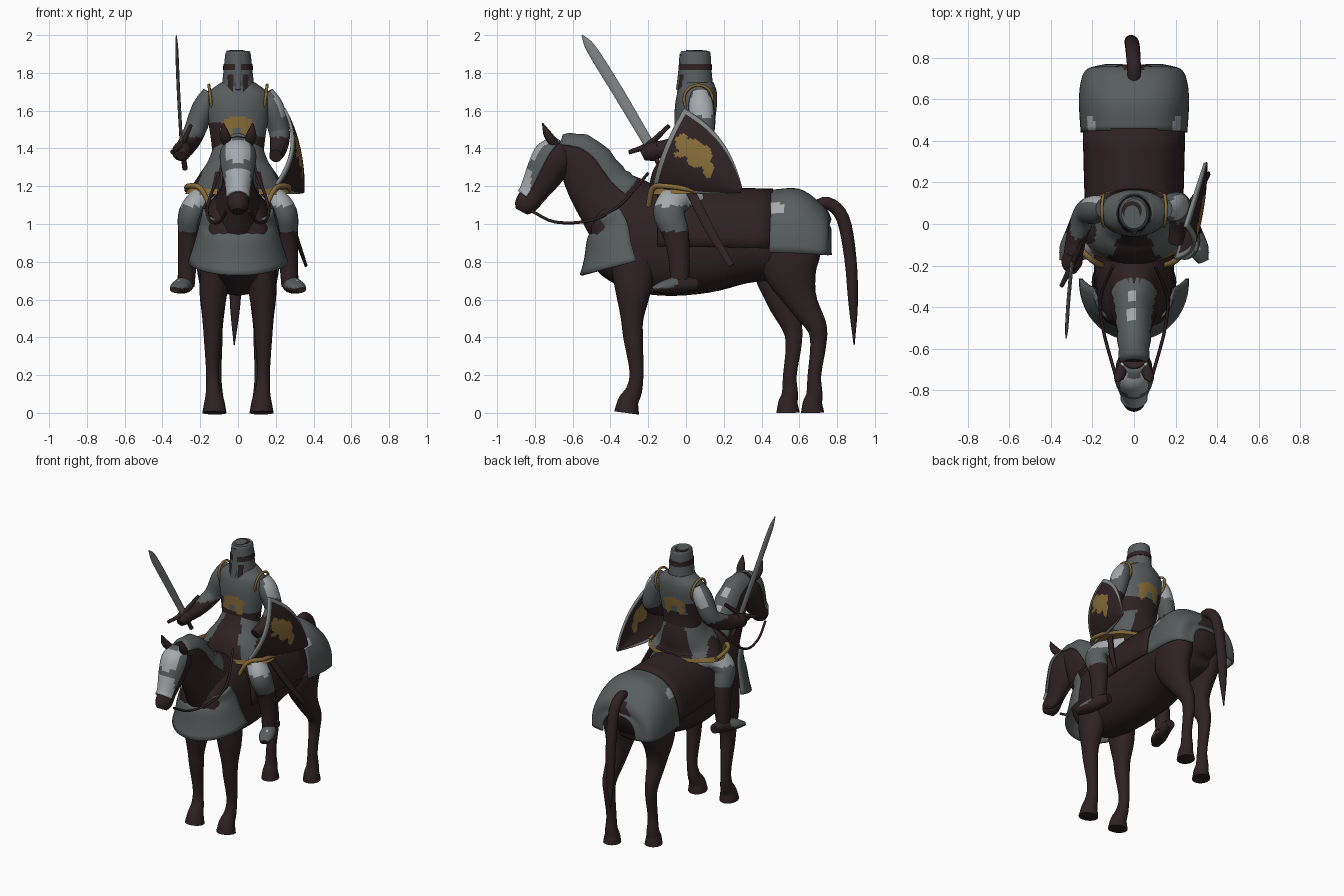
import bpy, bmesh
from math import pi, cos, sin, copysign
from mathutils import Vector

if "Cube" in bpy.data.objects:
    bpy.data.objects.remove(bpy.data.objects["Cube"])


def material(name, r, g, b):
    mat = bpy.data.materials.new(name)
    mat.use_nodes = True
    mat.diffuse_color = (r, g, b, 1)
    mat.node_tree.nodes["Principled BSDF"].inputs["Base Color"].default_value = (r, g, b, 1)
    return mat


BROWN = material("dark_brown", .028, .016, .017)
STEEL = material("steel_grey", .098, .11, .111)
LIGHT = material("pale_steel", .38, .4, .42)
GOLD = material("old_gold", .24, .15, .04)
BLADE = material("blade_grey", .22, .235, .235)
parts = []


def finish(name, bm, mats, rule=None, thick=0):
    """Turn a bmesh into a coloured object; rule(centre, normal) picks the material."""
    bmesh.ops.recalc_face_normals(bm, faces=bm.faces)
    if rule:
        for face in bm.faces:
            face.material_index = rule(face.calc_center_median(), face.normal)
    mesh = bpy.data.meshes.new(name)
    bm.to_mesh(mesh)
    bm.free()
    for mat in mats:
        mesh.materials.append(mat)
    obj = bpy.data.objects.new(name, mesh)
    bpy.context.collection.objects.link(obj)
    if thick:
        mod = obj.modifiers.new("thickness", 'SOLIDIFY')
        mod.thickness = thick
        mod.offset = 0
    parts.append(obj)


def spline(rows, steps):
    """Smooth path through rows of x, y, z, half width, half depth."""
    pts = [Vector(r) for r in rows]
    out = []
    for i in range(len(pts) - 1):
        a, b = pts[i], pts[i + 1]
        ta = (b - pts[i - 1]) / 2 if i else b - a
        tb = (pts[i + 2] - a) / 2 if i + 2 < len(pts) else b - a
        for k in range(steps):
            t = k / steps
            out.append(a * (2*t**3 - 3*t**2 + 1) + ta * (t**3 - 2*t**2 + t)
                       + b * (3*t**2 - 2*t**3) + tb * (t**3 - t**2))
    return out + [pts[-1]]


def loft(name, rows, *mats, rule=None, arc=None, side=1, sides=24, steps=4,
         grow=0, ridge=0, power=1):
    """Skin rings along a path; arc (in half turns) leaves an open shell, power < 1 squares it."""
    path = spline([(r[0] * side, *r[1:]) for r in rows], steps)
    start, end = arc or (0, 2)
    count = sides + 1 if arc else sides
    bm = bmesh.new()
    rings = []
    for i, p in enumerate(path):
        tangent = (path[min(i + 1, len(path) - 1)] - path[max(i - 1, 0)]).to_3d().normalized()
        across = Vector((1, 0, 0))
        across = (across - tangent * across.dot(tangent)).normalized()
        deep = across.cross(tangent)
        extra = grow + ridge * (i % 2)
        ring = []
        for k in range(count):
            a = pi * (start + (end - start) * k / sides)
            u, v = (copysign(abs(f)**power, f) for f in (cos(a), sin(a)))
            ring.append(bm.verts.new(p.to_3d() + across * u * (p[3] + extra) + deep * v * (p[4] + extra)))
        rings.append(ring)
    for low, high in zip(rings, rings[1:]):
        for k in range(sides):
            n = (k + 1) % count
            bm.faces.new((low[k], low[n], high[n], high[k]))
    if not arc:
        bm.faces.new(rings[0])
        bm.faces.new(rings[-1])
    finish(name, bm, mats, rule, .014 if arc else 0)


def blob(x, z, *ellipses):
    return any(((x - cx) / rx)**2 + ((z - cz) / rz)**2 < 1 for cx, cz, rx, rz in ellipses)


# Horse trunk, neck and head
loft("horse_body", [(0, -.5, .92, .08, .1), (0, -.45, .92, .155, .19), (0, -.3, .92, .185, .27),
                    (0, -.1, .91, .2, .29), (0, .1, .91, .215, .275), (0, .3, .93, .215, .245),
                    (0, .5, .94, .215, .23), (0, .66, .95, .19, .18), (0, .74, .93, .11, .1)], BROWN, power=.9)
NECK = [(0, -.68, 1.38, .06, .085), (0, -.56, 1.33, .075, .13), (0, -.46, 1.18, .09, .16)]
loft("horse_neck", NECK + [(0, -.33, 1.05, .14, .22), (0, -.22, .95, .17, .22)], BROWN)
HEAD = [(0, -.65, 1.43, .055, .05), (0, -.69, 1.36, .088, .1), (0, -.74, 1.27, .08, .095),
        (0, -.8, 1.17, .056, .07), (0, -.85, 1.1, .055, .06), (0, -.87, 1.065, .035, .035)]
loft("horse_head", HEAD, BROWN)

# Horse armour and saddle cloth
loft("neck_armour", NECK + [(0, -.38, 1.09, .11, .18)], STEEL, LIGHT, arc=(.15, .85), grow=.007, ridge=.007,
     rule=lambda c, n: int(blob(c.x, c.y, (-.01, -.45, .02, .04), (-.01, -.35, .02, .03))))
loft("head_armour", HEAD[:4] + [(0, -.83, 1.13, .055, .062)], STEEL, LIGHT, arc=(1.1, 1.9), grow=.006, sides=32,
     rule=lambda c, n: int(abs(c.x) < .06 and c.z < 1.44 and not 1.28 < c.z < 1.33))
loft("breast_armour", [(0, -.36, 1.08, .18, .145), (0, -.32, 1, .198, .185), (0, -.305, .9, .225, .225),
                       (0, -.28, .8, .258, .285)], STEEL, arc=(.98, 2.02))
loft("croup_armour", [(0, .44, .85, .25, .325), (0, .58, .845, .258, .335), (0, .68, .84, .25, .275),
                      (0, .74, .835, .22, .2), (0, .765, .835, .13, .14)], STEEL, LIGHT,
     arc=(0, 1), sides=48, steps=6, power=.8,
     rule=lambda c, n: int(abs(c.x) > .12 and blob(c.y, c.z, (.48, 1.08, .04, .03))))
loft("saddle_cloth", [(0, -.15, .88, .215, .325), (0, .1, .88, .23, .31), (0, .45, .87, .24, .31)],
     BROWN, arc=(0, 1), power=.85)

# Horse limbs, ears, reins
FORE = [(.12, -.28, .85, .07, .13), (.13, -.28, .65, .074, .095), (.135, -.285, .5, .054, .06),
        (.135, -.28, .4, .046, .052), (.135, -.262, .22, .034, .037), (.13, -.275, .12, .04, .043),
        (.125, -.305, .06, .053, .055), (.125, -.315, 0, .064, .066)]
HIND = [(.12, .58, .95, .1, .15), (.13, .55, .78, .09, .15), (.125, .61, .6, .062, .085),
        (.125, .69, .46, .045, .055), (.12, .7, .36, .037, .042), (.12, .68, .2, .032, .036),
        (.12, .68, .1, .04, .043), (.12, .67, .05, .05, .052), (.12, .67, 0, .058, .062)]
for side, label in ((1, "left"), (-1, "right")):
    loft(label + "_foreleg", FORE, BROWN, side=side)
    # The right hind leg stands further forward
    step = .13 if side < 0 else 0
    loft(label + "_hind_leg", [(x, y - step * min(1, (.95 - z) / .45), z, w, d) for x, y, z, w, d in HIND],
         BROWN, side=side)
    loft(label + "_ear", [(.055, -.69, 1.42, .024, .024), (.07, -.73, 1.47, .028, .024),
                          (.078, -.76, 1.535, .003, .003)], BROWN, side=side, sides=10)
    loft(label + "_rein", [(.06, -.82, 1.07, .008, .008), (.1, -.69, 1.01, .008, .008),
                           (.15, -.5, 1.02, .008, .008), (.16, -.35, 1.1, .008, .008),
                           (.1, -.2, 1.27, .008, .008)], BROWN, side=side, sides=8)
loft("tail", [(0, .66, 1.08, .03, .03), (0, .75, 1.11, .033, .033), (-.005, .83, 1.03, .035, .035),
              (-.01, .87, .82, .035, .032), (-.015, .885, .58, .028, .025), (-.02, .89, .36, .003, .003)], BROWN)


# Rider torso with surcoat colours and a painted beast emblem
def torso_rule(c, n):
    z = c.z if n.y < 0 else c.z - .03
    if abs(n.y) > .4 and blob(c.x, z, (0, 1.535, .085, .032), (.045, 1.49, .03, .045), (-.055, 1.49, .025, .035)):
        return 2
    return int(z < 1.46 or (z < 1.54 and c.x < -.09))


loft("torso", [(0, .04, 1.33, .13, .1), (0, .04, 1.46, .145, .1), (0, .05, 1.6, .165, .11),
               (0, .06, 1.69, .16, .105), (0, .06, 1.75, .09, .085)],
     STEEL, BROWN, GOLD, rule=torso_rule, sides=64, steps=10)


def skirt_rule(c, n):
    if c.z < 1.19:
        return 2
    slope = .07 + (1.4 - c.z) * .35
    return int(slope < abs(c.x) < slope + .075)


loft("surcoat_skirt", [(0, .04, 1.42, .125, .1), (0, .02, 1.32, .165, .14), (0, -.01, 1.23, .225, .175),
                       (0, -.01, 1.16, .28, .185)], BROWN, STEEL, GOLD, rule=skirt_rule, sides=64, steps=8)

# Helm with sight band, nose ridge, dark breath slots and crown mark
loft("helm", [(0, .05, 1.69, .095, .098), (0, .05, 1.74, .085, .092), (0, .05, 1.82, .076, .085),
              (0, .05, 1.9, .067, .08), (0, .05, 1.916, .06, .072)], STEEL, BROWN, sides=64, steps=6,
     rule=lambda c, n: int(n.y < -.3 and .024 < abs(c.x) < .055 and c.z < 1.79))
loft("helm_sight", [(0, .05, 1.815, .078, .087), (0, .05, 1.848, .075, .084)], BROWN, grow=.002)
loft("nose_ridge", [(0, -.043, 1.71, .014, .01), (0, -.034, 1.8, .018, .008), (0, -.028, 1.9, .02, .006)],
     STEEL, sides=8)
loft("crown_mark", [(-.01, .065, 1.912, .048, .045), (-.01, .065, 1.918, .048, .045)], BROWN)
loft("crown_plate", [(-.01, .045, 1.912, .036, .045), (-.01, .045, 1.92, .036, .045)], STEEL)

# Arms, legs, feet and trims
LEG = [(.1, .04, 1.14, .08, .09), (.18, -.05, 1.13, .07, .08), (.245, -.09, 1.06, .068, .083),
       (.258, -.055, .95, .06, .07), (.268, -.035, .8, .05, .055), (.275, -.035, .67, .045, .05)]
ARMS = {1: [(.14, .075, 1.69, .05, .05), (.185, .08, 1.61, .06, .07), (.22, .085, 1.48, .055, .06),
            (.215, .0, 1.4, .045, .045), (.2, -.09, 1.36, .035, .035)],
        -1: [(.14, .075, 1.69, .05, .05), (.185, .07, 1.61, .06, .068), (.235, .05, 1.48, .057, .06),
             (.275, -.06, 1.41, .05, .052), (.295, -.16, 1.39, .045, .045)]}


def arm_rule(c, n):
    if c.z < 1.46:
        return 1
    facing = n.x if c.x > 0 else n.y
    return 2 if c.z > 1.57 and facing > .45 else 0


for side, label in ((1, "left"), (-1, "right")):
    loft(label + "_arm", ARMS[side], STEEL, BROWN, LIGHT, side=side, rule=arm_rule, steps=8)
    loft(label + "_leg", LEG, STEEL, BROWN, LIGHT, side=side, steps=8,
         rule=lambda c, n: 1 if c.z < .96 else 2 if c.z > 1.095 else 0)
    loft(label + "_foot", [(.262, .06, .68, .03, .03), (.28, -.03, .68, .045, .045),
                           (.31, -.12, .665, .05, .034), (.335, -.18, .65, .027, .015)],
         STEEL, BROWN, LIGHT, side=side,
         rule=lambda c, n: 1 if c.y > -.05 or c.z < .66 else 2 if n.z > .93 and c.y < -.1 else 0)
    loft(label + "_hem_trim", [(.27, .04, 1.18, .014, .014), (.265, -.1, 1.2, .014, .014),
                               (.2, -.175, 1.19, .014, .016), (.145, -.2, 1.09, .012, .014)], GOLD, side=side, sides=10)
    bpy.ops.mesh.primitive_torus_add(major_radius=.076, minor_radius=.008, major_segments=32, minor_segments=8,
                                     location=(.145 * side, .065, 1.66), rotation=(0, pi / 2 + .12 * side, 0))
    trim = bpy.context.object
    trim.name = label + "_shoulder_trim"
    trim.data.materials.append(GOLD)
    parts.append(trim)

# Sword held in the right hand, and scabbard on the left
loft("gauntlet", [(-.29, -.14, 1.4, .045, .045), (-.3, -.19, 1.38, .05, .05), (-.3, -.23, 1.36, .025, .025)], BROWN)
loft("sword_blade", [(-.3, -.2, 1.43, .009, .027), (-.315, -.36, 1.7, .009, .03), (-.324, -.5, 1.925, .008, .027),
                     (-.327, -.55, 2, .002, .004)], BLADE, sides=8)
loft("sword_grip", [(-.3, -.2, 1.43, .013, .013), (-.28, -.13, 1.29, .014, .014)], BROWN, sides=10)
loft("sword_guard", [(-.35, -.3, 1.38, .01, .012), (-.3, -.2, 1.42, .015, .016), (-.25, -.09, 1.52, .01, .012)],
     BROWN, sides=10)
loft("scabbard", [(.22, .02, 1.18, .014, .026), (.29, .12, .98, .014, .026), (.36, .24, .78, .008, .016)],
     BROWN, sides=10)

# Curved shield, tilted with its point to the rear, with a pale rim and painted beast
corner_a, corner_b, tip = Vector((.245, -.01, 1.61)), Vector((.2, -.17, 1.21)), Vector((.345, .3, 1.17))
middle, half = (corner_a + corner_b) / 2, (corner_a - corner_b) / 2
length = tip - middle
outward = half.cross(length).normalized()
outward *= copysign(1, outward.x)
bm = bmesh.new()
N = 40
grid = []
for j in range(N + 1):
    v = .98 * j / N
    row = []
    for i in range(N + 1):
        u = 2 * i / N - 1
        width = 1 - v**2.7 if u > 0 else 1 - v**1.4
        row.append(bm.verts.new(middle + length * v + half * u * width
                                + outward * .065 * (1 - u * u) * (1 - v * v)))
    grid.append(row)
for j in range(N):
    for i in range(N):
        face = bm.faces.new((grid[j][i], grid[j][i + 1], grid[j + 1][i + 1], grid[j + 1][i]))
        c = face.calc_center_median()
        if min(i, N - 1 - i) < 2 or j < 2:
            face.material_index = 1
        elif blob(c.y, c.z, (.03, 1.4, .06, .05), (-.02, 1.43, .035, .045), (.09, 1.36, .05, .055),
                  (.12, 1.29, .028, .045), (.05, 1.33, .04, .03), (-.035, 1.37, .028, .016)):
            face.material_index = 2
finish("shield", bm, (BROWN, BLADE, GOLD), thick=.016)

# Smooth shading with crisp edges
bpy.ops.object.select_all(action='DESELECT')
for obj in parts:
    obj.select_set(True)
bpy.context.view_layer.objects.active = parts[0]
bpy.ops.object.shade_smooth_by_angle(angle=.8)
